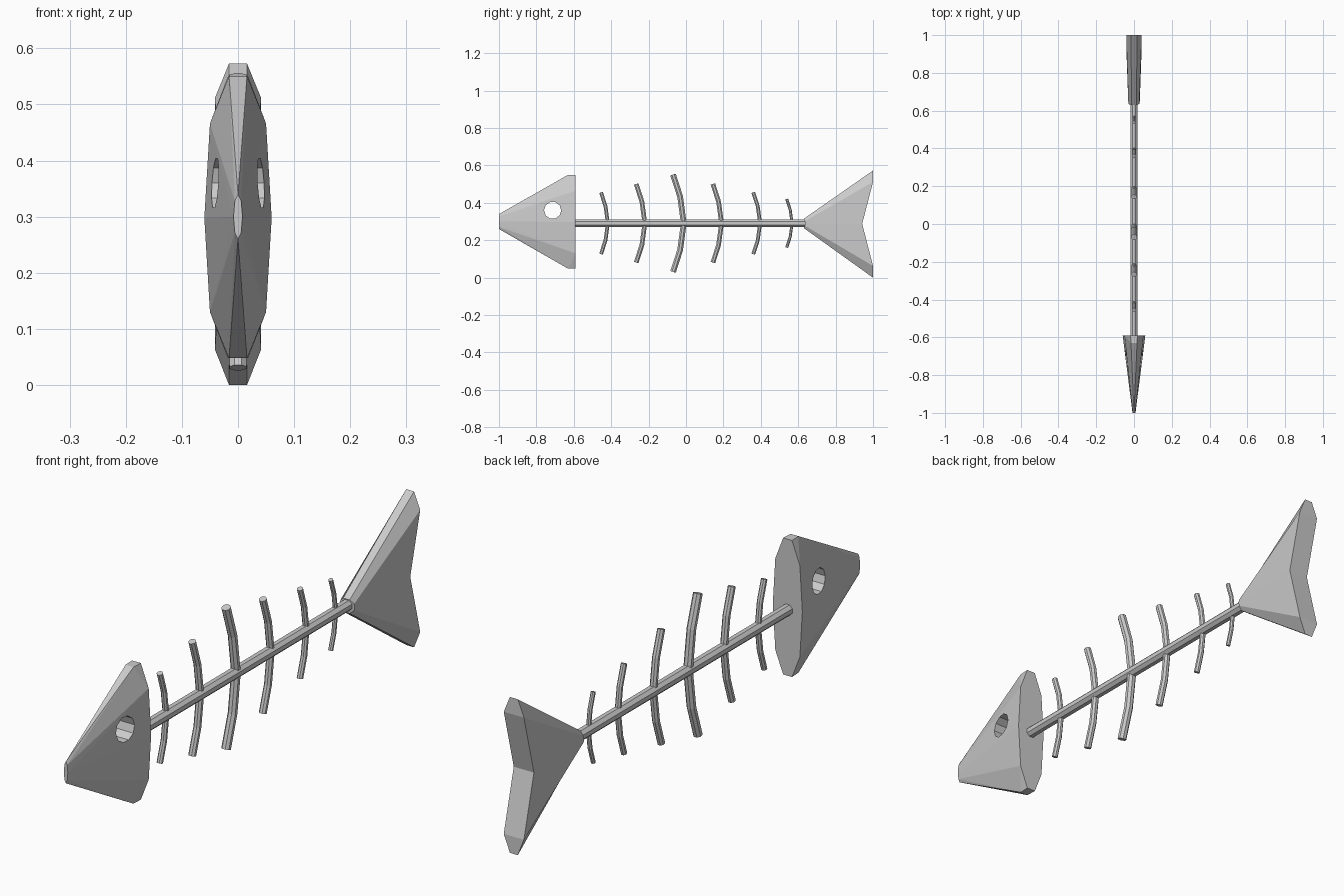
import bpy, bmesh
from math import sin, cos, pi
from mathutils import Vector

if "Cube" in bpy.data.objects:
    bpy.data.objects.remove(bpy.data.objects["Cube"])


def finish(name, bm):
    bmesh.ops.recalc_face_normals(bm, faces=bm.faces)
    mesh = bpy.data.meshes.new(name)
    bm.to_mesh(mesh)
    bm.free()
    obj = bpy.data.objects.new(name, mesh)
    bpy.context.collection.objects.link(obj)
    return obj


def bridge(bm, a, b):
    for i in range(len(a)):
        j = (i + 1) % len(a)
        bm.faces.new((a[i], a[j], b[j], b[i]))


def tube(name, path, radius, sides=8):
    """Capped tube along (y, z) points in the centre plane."""
    bm = bmesh.new()
    pts = [Vector((0, y, z)) for y, z in path]
    rings = []
    for i, p in enumerate(pts):
        t = (pts[min(i + 1, len(pts) - 1)] - pts[max(i - 1, 0)]).normalized()
        x = Vector((1, 0, 0))
        n = t.cross(x)
        angles = [2 * pi * (k + 0.5) / sides for k in range(sides)]
        rings.append([bm.verts.new(p + (x * cos(a) + n * sin(a)) * radius) for a in angles])
    for a, b in zip(rings, rings[1:]):
        bridge(bm, a, b)
    bm.faces.new(rings[0])
    bm.faces.new(rings[-1])
    return finish(name, bm)


ZC = 0.291

# Head: hull of a small oval nose and a tall lens-shaped back
bm = bmesh.new()
for k in range(8):
    a = 2 * pi * k / 8
    bm.verts.new((0.008 * sin(a), -1, 0.3 + 0.04 * cos(a)))
for s in (-1, 1):
    for z in (0.048, 0.55):
        bm.verts.new((s * 0.016, -0.63, z))
    for x, z in ((0.018, 0.55), (0.05, 0.466), (0.06, 0.298), (0.05, 0.13), (0.018, 0.048)):
        bm.verts.new((s * x, -0.59, z))
bmesh.ops.convex_hull(bm, input=bm.verts)
bmesh.ops.dissolve_limit(bm, angle_limit=0.01, verts=bm.verts, edges=bm.edges)
head = finish("head", bm)

# Eye hole through the head
bpy.ops.mesh.primitive_cylinder_add(vertices=10, radius=0.046, depth=0.4,
                                    location=(0, -0.713, 0.36), rotation=(0, pi / 2, 0))
cutter = bpy.context.object
cutter.name = "eye_cutter"
cutter.hide_render = True
cutter.hide_set(True)
cut = head.modifiers.new("eye_hole", "BOOLEAN")
cut.operation = "DIFFERENCE"
cut.solver = "EXACT"
cut.object = cutter

# Spine
tube("spine", [(-0.61, ZC), (0.67, ZC)], 0.021)

# Ribs: spine position, half height, thickness
ribs = [(-0.418, 0.165, 0.011), (-0.22, 0.21, 0.0135), (-0.012, 0.26, 0.0165),
        (0.19, 0.21, 0.0135), (0.396, 0.165, 0.011), (0.567, 0.13, 0.0085)]
for i, (y, h, r) in enumerate(ribs):
    tube(f"rib_{i + 1}", [(y - 0.22 * h, ZC + h), (y - 0.075 * h, ZC + 0.55 * h), (y, ZC),
                          (y - 0.075 * h, ZC - 0.55 * h), (y - 0.22 * h, ZC - h)], r)

# Tail: small front section flaring to a notched, bevelled fork
half_front = [(0.013, 0.63, 0.315), (0.028, 0.635, 0.302), (0.03, 0.635, 0.29),
              (0.028, 0.635, 0.278), (0.013, 0.63, 0.265)]
half_back = [(0.016, 1, 0.573), (0.041, 1, 0.512), (0.041, 0.942, 0.288),
             (0.041, 1, 0.063), (0.016, 1, 0.0)]
bm = bmesh.new()
front, back = [[bm.verts.new(p) for p in half] + [bm.verts.new((-x, y, z)) for x, y, z in half[::-1]]
               for half in (half_front, half_back)]
bridge(bm, front, back)
bm.faces.new(front)
for i in range(4):
    bm.faces.new((back[i], back[i + 1], back[8 - i], back[9 - i]))
finish("tail", bm)
